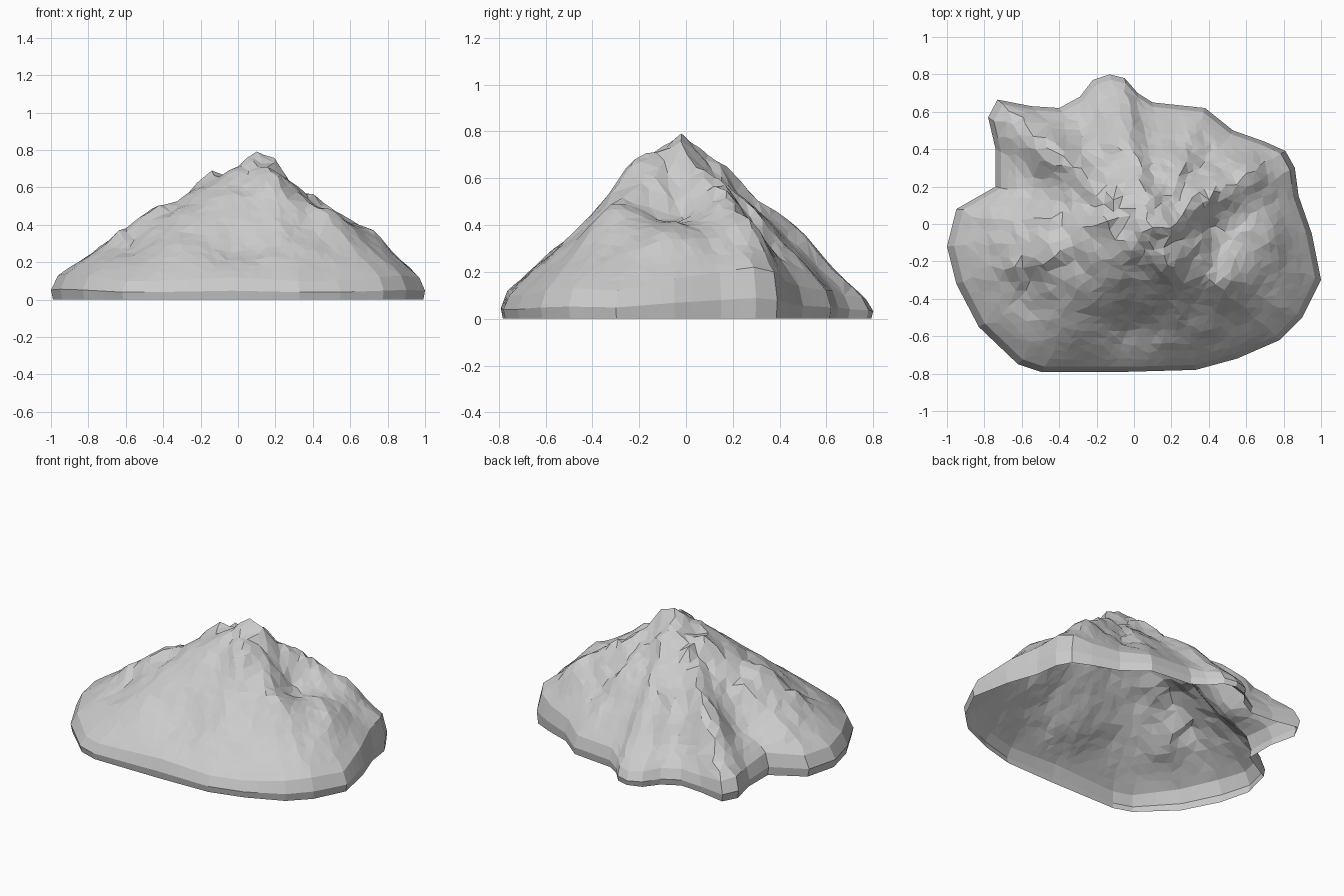
import bpy, bmesh, math, random
from mathutils import Vector, noise
from mathutils.geometry import delaunay_2d_cdt

if "Cube" in bpy.data.objects:
    bpy.data.objects.remove(bpy.data.objects["Cube"])
random.seed(4)
PEAK = Vector((0.1, -0.02))
TOP = 0.79

# Foot outline, counter-clockwise: x, y, height of the steep foot wall
OUTLINE = [(1, -.3, .12), (.95, -.05, .17), (.88, .15, .2), (.86, .3, .22), (.81, .39, .2),
           (.7, .44, .16), (.53, .5, .14), (.38, .62, .12), (.1, .65, .12), (.02, .7, .1),
           (-.05, .78, .09), (-.13, .8, .08), (-.22, .77, .09), (-.29, .68, .1), (-.4, .62, .1),
           (-.55, .63, .1), (-.73, .665, .12), (-.78, .57, .13), (-.74, .4, .12),
           (-.74, .2, .14), (-.95, .08, .13), (-1, -.12, .13), (-.95, -.32, .14),
           (-.83, -.55, .13), (-.62, -.75, .1), (-.5, -.79, .1), (-.03, -.79, .12),
           (.33, -.78, .1), (.55, -.72, .1), (.78, -.62, .12), (.9, -.5, .13)]

# Ridges (positive) and hollows (negative): x, y, radius, height
RELIEF = [(.43, -.05, .14, -.13), (.2, -.22, .11, .07), (.5, -.33, .1, .05), (.2, -.02, .05, .05),
          (.4, .2, .09, .05), (.6, .3, .1, .06), (.37, .36, .08, -.03), (.72, -.08, .12, .04),
          (-.48, -.16, .08, .06), (-.14, .02, .07, .05), (-.02, 0, .04, -.03),
          (-.55, -.4, .12, -.04), (-.66, -.2, .08, .03), (-.55, .2, .12, -.05),
          (-.4, .4, .12, .04), (-.08, .45, .1, .04), (-.27, .5, .09, -.03), (0, -.58, .16, -.05)]

# Crags: x, y, radius of the areas with rough rock
CRAGS = [(-.5, -.18, .16), (-.25, .1, .18), (.05, 0, .2), (.35, .2, .18), (.3, -.15, .13)]


def bell(x, y, cx, cy, radius):
    return math.exp(-((x - cx) ** 2 + (y - cy) ** 2) / (radius * radius))


def angle_of(x, y):
    return math.atan2(y - PEAK.y, x - PEAK.x) % math.tau


POLAR = sorted((angle_of(x, y), math.hypot(x - PEAK.x, y - PEAK.y), h) for x, y, h in OUTLINE)


def foot(angle):
    """Reach and wall height of the foot in one direction."""
    angle %= math.tau
    for i, (a1, r1, h1) in enumerate(POLAR):
        a0, r0, h0 = POLAR[i - 1]
        span = (a1 - a0) % math.tau
        d = (angle - a0) % math.tau
        if d <= span:
            f = d / span
            # Straight edge between neighbours, in polar form
            reach = r0 * r1 * math.sin(span) / (r0 * math.sin(d) + r1 * math.sin(span - d))
            return reach, h0 + (h1 - h0) * f
    return POLAR[0][1:]


def height(x, y):
    reach, wall = foot(angle_of(x, y))
    t = min(1, math.hypot(x - PEAK.x, y - PEAK.y) / (reach * .965))
    z = wall + (TOP - wall) * (1 - t) ** .95
    fade = min(1, (1 - t) * 5)
    z += fade * sum(h * bell(x, y, cx, cy, r) for cx, cy, r, h in RELIEF)
    rough = .012 + .04 * min(1, sum(bell(x, y, *c) for c in CRAGS))
    p = Vector((x, y, 0))
    z += fade * min(1, t * 6) * rough * (noise.noise(p * 7) + .8 * noise.noise(p * 15))
    return z


# Scattered plan points on shrinking copies of the outline
rim = []
for i, (a0, r0, h0) in enumerate(POLAR):
    span = (POLAR[(i + 1) % len(POLAR)][0] - a0) % math.tau
    parts = max(1, round(span * r0 / .07))
    rim += [a0 + span * k / parts for k in range(parts)]


def plan(angle, scale):
    return PEAK + Vector((math.cos(angle), math.sin(angle))) * foot(angle)[0] * scale


points = [plan(a, .965) for a in rim]
RINGS = 19
for k in range(1, RINGS):
    s = .965 * k / RINGS
    count = max(6, round(100 * s))
    turn = random.random()
    for j in range(count):
        a = (j + turn + random.uniform(-.25, .25)) / count * math.tau
        points.append(plan(a, s + random.uniform(-.012, .012)))
points.append(PEAK.copy())
edges = [(i, (i + 1) % len(rim)) for i in range(len(rim))]
flat, _, triangles, *_ = delaunay_2d_cdt(points, edges, [], 1, 1e-5)

# Mountain slopes
bm = bmesh.new()
verts = [bm.verts.new((p.x, p.y, height(p.x, p.y))) for p in flat]
for tri in triangles:
    bm.faces.new([verts[i] for i in tri])

# Steep foot wall, open underneath
upper = verts[:len(rim)]
for scale, level in ((1, .4), (.99, 0)):
    lower = []
    for a in rim:
        p = plan(a, scale)
        lower.append(bm.verts.new((p.x, p.y, foot(a)[1] * level)))
    for i in range(len(rim)):
        j = (i + 1) % len(rim)
        bm.faces.new((upper[i], lower[i], lower[j], upper[j]))
    upper = lower
bmesh.ops.recalc_face_normals(bm, faces=bm.faces)
if sum(f.normal.z for f in bm.faces) < 0:
    bmesh.ops.reverse_faces(bm, faces=bm.faces)

mesh = bpy.data.meshes.new("mountain")
bm.to_mesh(mesh)
bm.free()
mountain = bpy.data.objects.new("mountain", mesh)
bpy.context.collection.objects.link(mountain)

# Plain rock colour
rock = bpy.data.materials.new("grey rock")
rock.use_nodes = True
rock.diffuse_color = (.6, .6, .6, 1)
rock.node_tree.nodes["Principled BSDF"].inputs["Base Color"].default_value = (.6, .6, .6, 1)
mesh.materials.append(rock)
